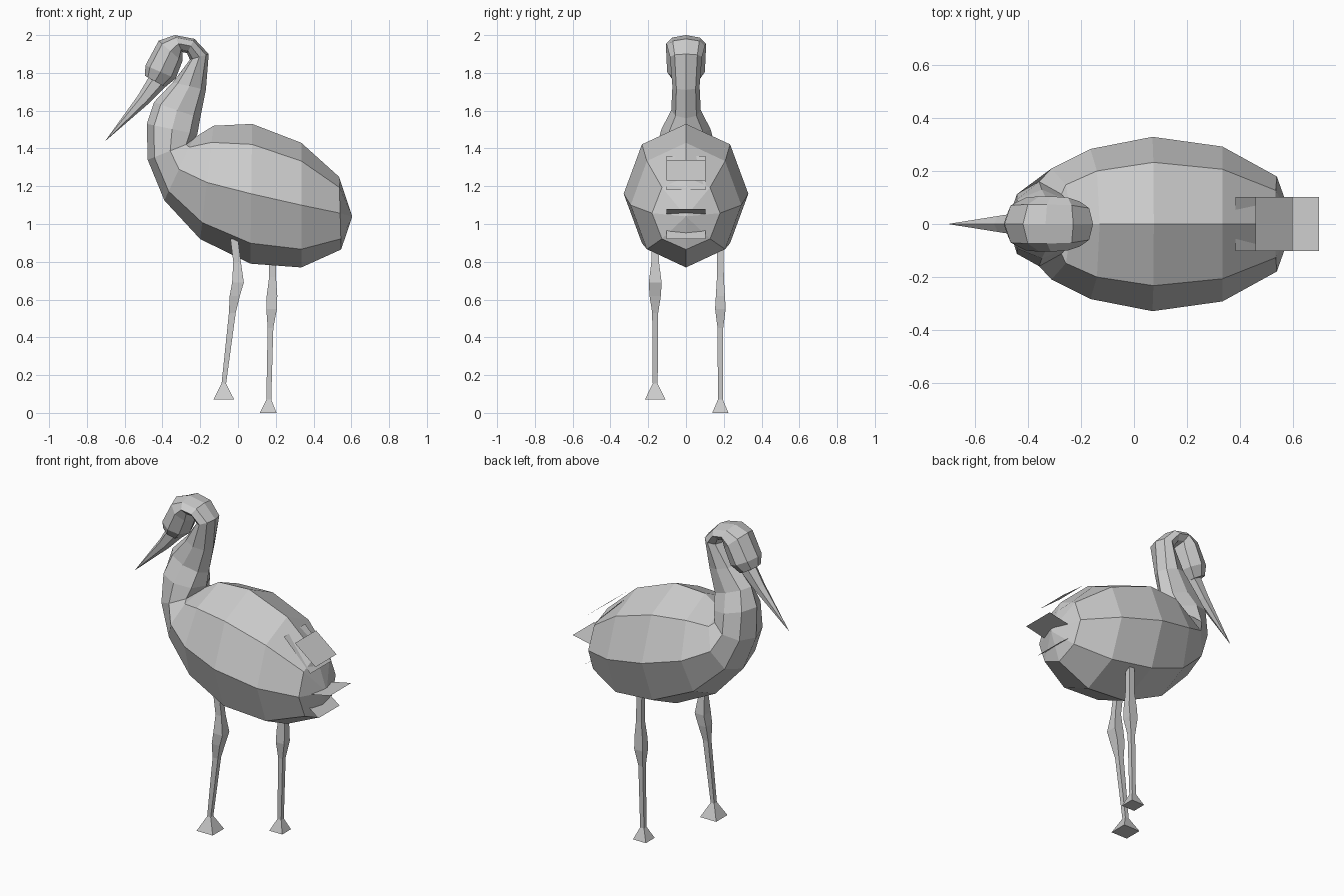
import bpy, bmesh, math
from mathutils import Vector


def finish(bm, name):
    bmesh.ops.recalc_face_normals(bm, faces=bm.faces)
    me = bpy.data.meshes.new(name)
    bm.to_mesh(me)
    bm.free()
    ob = bpy.data.objects.new(name, me)
    bpy.context.collection.objects.link(ob)
    return ob


def loft(name, rings, start=None, end=None):
    """Skin equal-length rings; close each end on a tip point or a flat cap."""
    bm = bmesh.new()
    vs = [[bm.verts.new(p) for p in r] for r in rings]
    n = len(vs[0])
    for a, b in zip(vs, vs[1:]):
        for i in range(n):
            j = (i + 1) % n
            bm.faces.new((a[i], a[j], b[j], b[i]))
    for ring, tip in ((vs[0], start), (vs[-1], end)):
        if tip:
            t = bm.verts.new(tip)
            for i in range(n):
                bm.faces.new((ring[i], ring[(i + 1) % n], t))
        else:
            bm.faces.new(ring)
    return finish(bm, name)


def section(x0, z0, x1, z1, hw, n=8):
    """Oval ring spanning from back point (x0,z0) to belly point (x1,z1)."""
    c = Vector((x0 + x1, 0, z0 + z1)) / 2
    d = Vector((x0 - x1, 0, z0 - z1)) / 2
    return [c + d * math.cos(t) + Vector((0, hw * math.sin(t), 0))
            for t in (2 * math.pi * i / n for i in range(n))]


# Body, curved neck and head: back point, belly point, half width
body = [
    (0.535, 1.25, 0.546, 0.865, 0.18),
    (0.335, 1.43, 0.335, 0.77, 0.293),
    (0.075, 1.53, 0.065, 0.79, 0.33),
    (-0.13, 1.52, -0.20, 0.92, 0.284),
    (-0.235, 1.455, -0.39, 1.125, 0.21),
    (-0.24, 1.435, -0.478, 1.34, 0.16),
    (-0.215, 1.475, -0.483, 1.53, 0.13),
    (-0.20, 1.56, -0.445, 1.645, 0.078),
    (-0.17, 1.71, -0.345, 1.75, 0.072),
    (-0.155, 1.90, -0.255, 1.87, 0.085),
    (-0.23, 1.98, -0.27, 1.905, 0.10),
    (-0.335, 2.00, -0.295, 1.91, 0.105),
    (-0.42, 1.97, -0.295, 1.86, 0.105),
    (-0.49, 1.84, -0.33, 1.77, 0.10),
    (-0.493, 1.785, -0.385, 1.725, 0.065),
]
loft("body_neck_head", [section(*s) for s in body], start=(0.605, 0, 1.04))

# Beak
beak = [(-0.465, 1.79, -0.375, 1.735, 0.048), (-0.53, 1.68, -0.47, 1.64, 0.035)]
loft("beak", [section(*s, n=6) for s in beak], end=(-0.705, 0, 1.437))


def leg(name, y, rows):
    """Square-section leg; rows are x, z, half width in x, half width in y."""
    loft(name, [[(x + sx * hx, y + sy * hy, z)
                 for sx, sy in ((-1, -1), (1, -1), (1, 1), (-1, 1))]
                for x, z, hx, hy in rows])


# Legs with knobbly knees and flared feet, near one lifted
leg("near_leg", -0.163, [
    (-0.02, 0.92, 0.02, 0.02), (-0.005, 0.80, 0.02, 0.02),
    (0.0, 0.69, 0.031, 0.034), (-0.017, 0.62, 0.027, 0.03),
    (-0.03, 0.53, 0.018, 0.016), (-0.075, 0.155, 0.012, 0.013),
    (-0.075, 0.07, 0.055, 0.055)])
leg("far_leg", 0.182, [
    (0.18, 0.88, 0.018, 0.017), (0.183, 0.72, 0.018, 0.018),
    (0.18, 0.62, 0.028, 0.024), (0.178, 0.55, 0.028, 0.028),
    (0.172, 0.45, 0.015, 0.015), (0.163, 0.07, 0.013, 0.013),
    (0.16, 0.0, 0.044, 0.043)])

# Flat tail feathers: inner edge to outer edge in side profile
feathers = [(0.46, 1.03, 0.70, 1.08), (0.46, 1.04, 0.62, 0.92),
            (0.46, 1.34, 0.60, 1.23), (0.385, 1.36, 0.565, 1.18)]
for k, (x0, z0, x1, z1) in enumerate(feathers, 1):
    bm = bmesh.new()
    bm.faces.new([bm.verts.new(p) for p in (
        (x0, -0.103, z0), (x1, -0.103, z1), (x1, 0.103, z1), (x0, 0.103, z0))])
    finish(bm, f"tail_feather_{k}")
